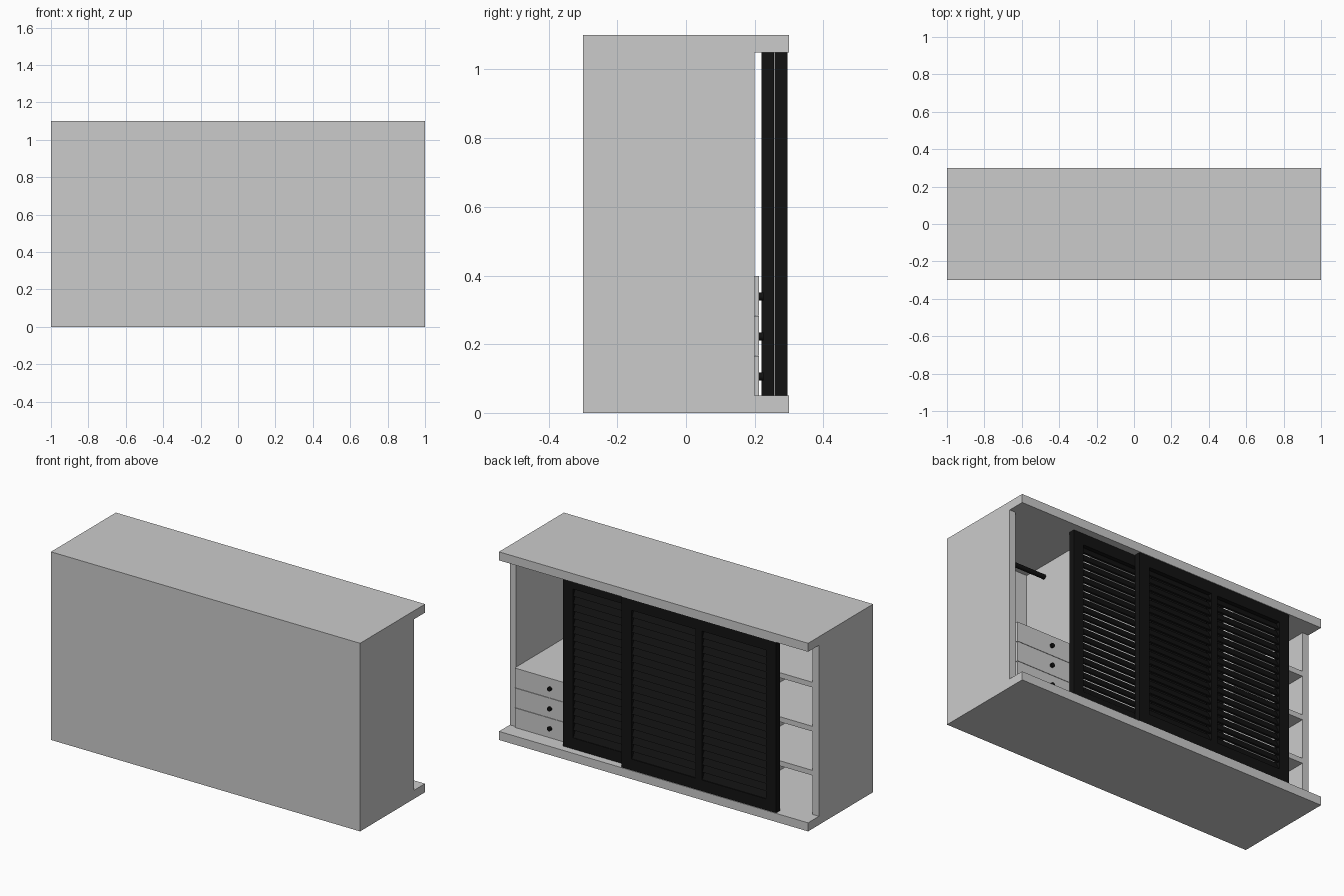
import bpy, bmesh, math
from mathutils import Matrix, Vector

if "Cube" in bpy.data.objects:
    bpy.data.objects.remove(bpy.data.objects["Cube"])

black = bpy.data.materials.new("black_paint")
black.diffuse_color = (0.006, 0.006, 0.006, 1)
black.use_nodes = True
black.node_tree.nodes["Principled BSDF"].inputs["Base Color"].default_value = black.diffuse_color


def add_box(bm, lo, hi, tilt=0.0):
    lo, hi = Vector(lo), Vector(hi)
    m = (Matrix.Translation((lo + hi) / 2) @ Matrix.Rotation(tilt, 4, 'X')
         @ Matrix.Diagonal((*(hi - lo), 1)))
    bmesh.ops.create_cube(bm, size=1, matrix=m)


def finish(name, bm, mat=None):
    me = bpy.data.meshes.new(name)
    bm.to_mesh(me)
    bm.free()
    ob = bpy.data.objects.new(name, me)
    bpy.context.collection.objects.link(ob)
    if mat:
        me.materials.append(mat)
    return ob


def box(name, lo, hi, mat=None):
    bm = bmesh.new()
    add_box(bm, lo, hi)
    return finish(name, bm, mat)


def cylinder(name, r, length, loc, rot, mat):
    bpy.ops.mesh.primitive_cylinder_add(vertices=24, radius=r, depth=length,
                                        location=loc, rotation=rot)
    ob = bpy.context.object
    ob.name = name
    ob.data.materials.append(mat)
    bpy.ops.object.shade_smooth_by_angle()


# Carcass
T = 0.04
box("bottom_panel", (-1, -0.3, 0), (1, 0.3, 0.05))
box("top_panel", (-1, -0.3, 1.05), (1, 0.3, 1.1))
box("closed_panel", (-1 + T, -0.3, 0.05), (1 - T, -0.26, 1.05))
for s, side in ((1, "right"), (-1, "left")):
    a, b = sorted((s * 1.0, s * (1 - T)))
    box(side + "_side", (a, -0.3, 0.05), (b, 0.2, 1.05))
    a, b = sorted((s * 0.5, s * (0.5 - T)))
    box(side + "_partition", (a, -0.26, 0.05), (b, 0.2, 1.05))

# Shelves in the left bay
bay = (1.0 - 3 * 0.03) / 4
for i in range(3):
    z = 0.05 + bay * (i + 1) + 0.03 * i
    box(f"shelf_{i + 1}", (-0.96, -0.26, z), (-0.5, 0.2, z + 0.03))

# Drawers and hanging rail in the right bay
box("drawer_case", (0.5, -0.26, 0.05), (0.96, 0.198, 0.398))
for i in range(3):
    z = 0.05 + i * 0.1165
    box(f"drawer_front_{i + 1}", (0.502, 0.198, z + 0.001), (0.958, 0.213, z + 0.1155))
    cylinder(f"drawer_knob_{i + 1}", 0.012, 0.013, (0.73, 0.219, z + 0.056),
             (math.pi / 2, 0, 0), black)
cylinder("hanging_rail", 0.013, 0.46, (0.73, -0.12, 0.98), (0, math.pi / 2, 0), black)


# Louvred sliding doors
def door(name, x0, x1, y0, y1):
    bm = bmesh.new()
    z0, z1, w = 0.05, 1.05, 0.065
    mid = (x0 + x1) / 2
    for a, b in ((x0, x0 + w), (x1 - w, x1), (mid - 0.02, mid + 0.02)):
        add_box(bm, (a, y0, z0), (b, y1, z1))
    for a, b in ((z0, z0 + w), (z1 - w, z1)):
        add_box(bm, (x0 + w, y0, a), (x1 - w, y1, b))
    n = 20
    step = (z1 - z0 - 2 * w) / n
    yc = (y0 + y1) / 2
    for i in range(n):
        zc = z0 + w + step * (i + 0.5)
        for a, b in ((x0 + w, mid - 0.02), (mid + 0.02, x1 - w)):
            add_box(bm, (a, yc - 0.004, zc - 0.026), (b, yc + 0.004, zc + 0.026),
                    math.radians(27))
    finish(name, bm, black)


door("inner_sliding_door", -0.383, 0.617, 0.22, 0.256)
door("outer_sliding_door", -0.79, 0.21, 0.258, 0.296)
